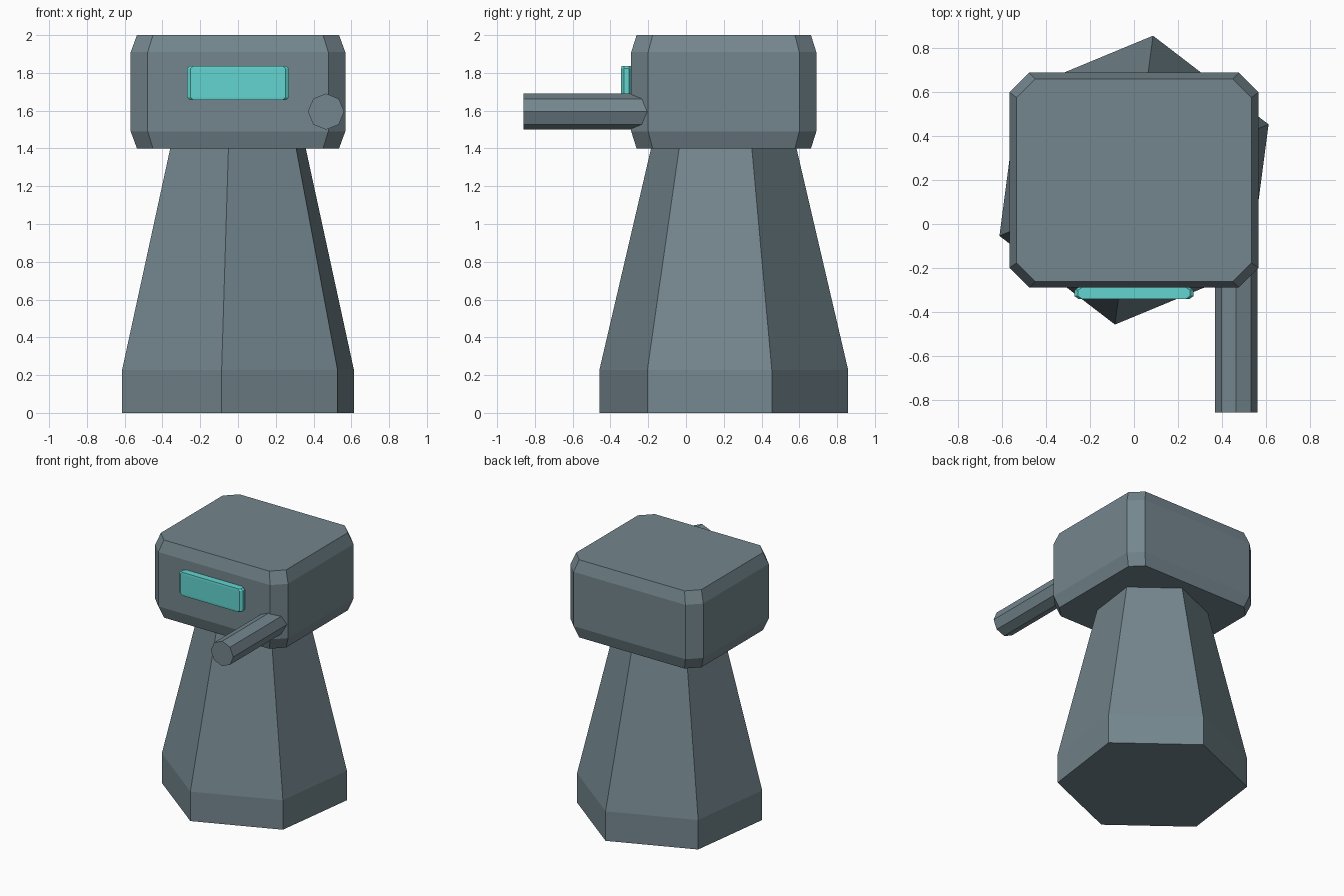
import bpy
import math

if "Cube" in bpy.data.objects:
    bpy.data.objects.remove(bpy.data.objects["Cube"])


def material(name, color):
    m = bpy.data.materials.new(name)
    m.diffuse_color = (*color, 1)
    m.use_nodes = True
    m.node_tree.nodes["Principled BSDF"].inputs["Base Color"].default_value = m.diffuse_color
    return m


GREY = material("slate grey", (0.175, 0.24, 0.27))
TEAL = material("bright teal", (0.125, 0.66, 0.63))


def loft(name, rings, mat):
    """Join equal-sized closed rings of points into a capped solid."""
    n = len(rings[0])
    verts = [p for ring in rings for p in ring]
    faces = [tuple(reversed(range(n))),
             tuple(range(len(verts) - n, len(verts)))]
    for r in range(len(rings) - 1):
        a, b = r * n, (r + 1) * n
        for i in range(n):
            j = (i + 1) % n
            faces.append((a + i, a + j, b + j, b + i))
    mesh = bpy.data.meshes.new(name)
    mesh.from_pydata(verts, [], faces)
    mesh.materials.append(mat)
    obj = bpy.data.objects.new(name, mesh)
    bpy.context.collection.objects.link(obj)
    return obj


def polygon(sides, radius, start):
    angles = [math.radians(start) + math.tau * i / sides for i in range(sides)]
    return [(radius * math.cos(a), radius * math.sin(a)) for a in angles]


def chamfered_block(name, center, half, cut, rim, shrink, mat):
    """Box with cut upright corners, tapering inwards at top and bottom."""
    cx, cy, cz = center
    hx, hy, hz = half
    ux, uy = hx - cut[0], hy - cut[1]
    outline = [(ux, -hy), (hx, -uy), (hx, uy), (ux, hy),
               (-ux, hy), (-hx, uy), (-hx, -uy), (-ux, -hy)]
    levels = [(-hz, shrink), (rim - hz, 1), (hz - rim, 1), (hz, shrink)]
    rings = [[(cx + x * s, cy + y * s, cz + z) for x, y in outline]
             for z, s in levels]
    return loft(name, rings, mat)


# Six-sided tapered pedestal, slightly twisted about its axis
loft("pedestal", [[(x, y + 0.2, z) for x, y in polygon(6, r, 22.5)]
                  for z, r in ((0, 0.664), (0.228, 0.664), (1.41, 0.386))], GREY)

# Turret head and sensor window
chamfered_block("head", (0, 0.2, 1.7), (0.568, 0.49, 0.3),
                (0.09, 0.09), 0.09, 0.942, GREY)
chamfered_block("sensor_window", (0, -0.315, 1.747), (0.271, 0.028, 0.09),
                (0.02, 0.014), 0.014, 0.942, TEAL)

# Eight-sided gun barrel
loft("barrel", [[(0.466 + x, y, 1.595 + z) for x, z in reversed(polygon(8, 0.096, 0))]
                for y in (-0.86, -0.12)][::-1], GREY)

# Barrel winding made consistently outward
import bmesh
for obj in bpy.context.collection.objects:
    bm = bmesh.new()
    bm.from_mesh(obj.data)
    bmesh.ops.recalc_face_normals(bm, faces=bm.faces)
    bm.to_mesh(obj.data)
    bm.free()
